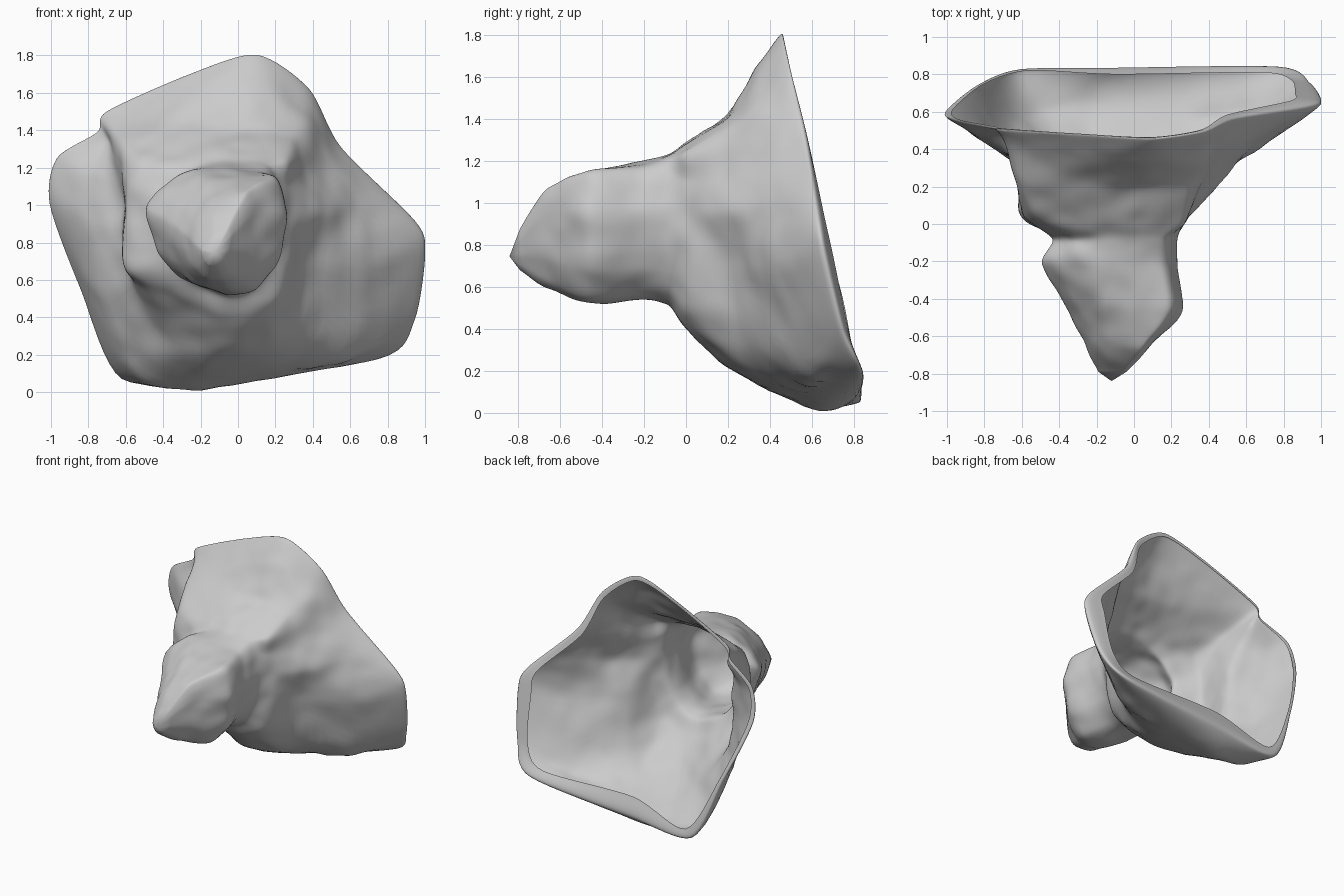
import bpy, bmesh
from mathutils import Vector, noise

SUB_AROUND, SUB_ALONG = 8, 9


def catmull(a, b, c, d, t):
    # slightly tightened spline so that corners stay crisp
    m1, m2 = (c - a) * .4, (d - b) * .4
    return (2*t**3 - 3*t*t + 1)*b + (t**3 - 2*t*t + t)*m1 + (3*t*t - 2*t**3)*c + (t**3 - t*t)*m2


def closed_curve(pts):
    n = len(pts)
    return [catmull(pts[i-1], pts[i], pts[(i+1) % n], pts[(i+2) % n], k / SUB_AROUND)
            for i in range(n) for k in range(SUB_AROUND)]


def ring(*pts):
    return [Vector(p) for p in pts]


def nose_ring(y, cx, cz, sx, sz, shear=0):
    return [Vector((cx + sx*x, y, cz + sz*z + shear*x)) for x, z in NOSE]


# Cross-sections, anticlockwise from the right as seen from the front
# open back edge, turned inwards at the right and the bottom
lip = ring((.86, .7, .75), (.84, .66, .93), (.5, .585, 1.28), (.36, .505, 1.58), (.1, .465, 1.77),
           (-.25, .48, 1.68), (-.69, .51, 1.48), (-.74, .52, 1.37), (-.94, .56, 1.23),
           (-.97, .61, 1.0), (-.81, .745, .55), (-.57, .82, .13), (-.1, .8, .25), (.68, .81, .25),
           (.84, .77, .41))
# outermost outline
rim = ring((1, .65, .75), (.94, .62, .92), (.55, .56, 1.31), (.38, .49, 1.62), (.1, .45, 1.8),
           (-.25, .47, 1.7), (-.7, .5, 1.5), (-.75, .51, 1.39), (-.96, .55, 1.25),
           (-1, .59, 1.0), (-.84, .72, .55), (-.62, .81, .07), (-.1, .83, .1), (.76, .83, .18),
           (.94, .74, .38))
# flared skirt just in front of the edge
flange = ring((.71, .44, .7), (.65, .43, .98), (.5, .4, 1.22), (.37, .37, 1.48), (.09, .34, 1.65),
              (-.25, .36, 1.58), (-.66, .42, 1.43), (-.69, .47, 1.33), (-.77, .43, 1.15),
              (-.79, .43, .9), (-.73, .48, .5), (-.56, .57, .11), (-.25, .64, .01),
              (.25, .57, .11), (.62, .57, .22))
# blocky body
body = ring((.38, .23, .72), (.46, .22, .95), (.38, .19, 1.12), (.3, .19, 1.35), (.06, .2, 1.42),
            (-.25, .2, 1.41), (-.6, .22, 1.34), (-.64, .27, 1.22), (-.62, .3, 1.05),
            (-.62, .3, .82), (-.57, .28, .6), (-.4, .32, .3), (-.1, .22, .21),
            (.2, .25, .24), (.33, .25, .45))
# front of the body where the nose starts
neck = ring((.28, .03, .78), (.29, .03, .95), (.27, .02, 1.1), (.25, 0, 1.24), (0, 0, 1.28),
            (-.25, 0, 1.27), (-.5, .02, 1.21), (-.57, .03, 1.12), (-.6, .04, .98),
            (-.61, .05, .8), (-.58, .05, .64), (-.36, .03, .53), (-.1, 0, .41),
            (.12, 0, .43), (.25, .02, .57))
# nose outline, as fractions of its half width and height
NOSE = [(.93, -.2), (1, .3), (.92, .7), (.75, .95), (.2, 1), (-.3, .96), (-.62, .8), (-.85, .6),
        (-1, .35), (-.95, 0), (-.78, -.42), (-.48, -.78), (.05, -1), (.45, -.97), (.8, -.62)]

rings = [lip, rim, flange, body, neck,
         nose_ring(-.08, -.1, .875, .335, .355),
         nose_ring(-.21, -.13, .87, .36, .325),
         nose_ring(-.46, -.05, .83, .3, .31, .04),
         nose_ring(-.66, -.085, .81, .17, .22, .07),
         nose_ring(-.79, -.115, .765, .075, .085, .04)]
rings = [closed_curve(r) for r in rings]

# Loft smoothly through the sections
rows = []
last = len(rings) - 1
for j in range(last):
    a, b, c, d = (rings[min(max(j + o, 0), last)] for o in (-1, 0, 1, 2))
    for k in range(SUB_ALONG):
        rows.append([catmull(*p, k / SUB_ALONG) for p in zip(a, b, c, d)])
rows.append(rings[-1])

bm = bmesh.new()
grid = [[bm.verts.new(p) for p in row] for row in rows]
n = len(grid[0])
for r0, r1 in zip(grid, grid[1:]):
    for i in range(n):
        k = (i + 1) % n
        bm.faces.new((r0[i], r1[i], r1[k], r0[k]))
tip = bm.verts.new((-.12, -.84, .745))
for i in range(n):
    bm.faces.new((grid[-1][i], tip, grid[-1][(i + 1) % n]))
bm.normal_update()
if tip.normal.y > 0:
    bmesh.ops.reverse_faces(bm, faces=bm.faces[:])
    bm.normal_update()

# Weathered stone surface, calm at the edge and the tip
for j, row in enumerate(grid):
    fade = min(1, max(0, j - SUB_ALONG) / 8, (len(grid) - j) / 12)
    for v in row:
        bump = .01 * noise.noise(v.co * 3.5) + .01 * noise.noise(v.co * 8)
        v.co += v.normal * bump * fade
        v.co.z = max(v.co.z, 0)

mesh = bpy.data.meshes.new("rock_shell")
bm.to_mesh(mesh)
bm.free()
rock = bpy.data.objects.new("rock_shell", mesh)
bpy.context.collection.objects.link(rock)
mesh.shade_smooth()
